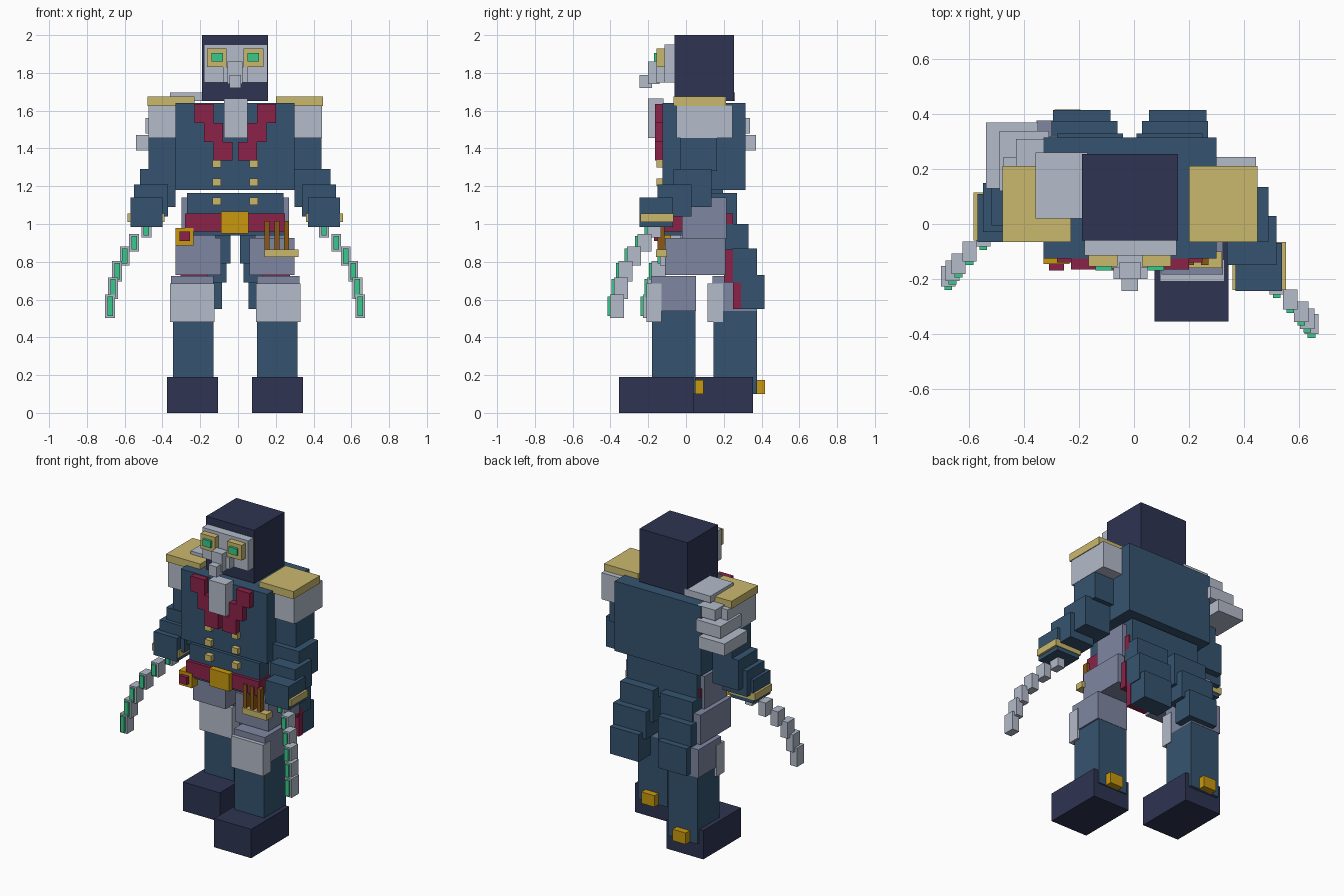
import bpy
import bmesh
from mathutils import Matrix, Vector

default_cube = bpy.data.objects.get("Cube")
if default_cube:
    bpy.data.objects.remove(default_cube, do_unlink=True)

MIDDLE = -.015  # plane of symmetry of the body


def make_material(name, red, green, blue):
    """Flat material from display values, converted to linear."""
    linear = [((c / 255 + .055) / 1.055) ** 2.4 for c in (red, green, blue)]
    colour = (*linear, 1)
    material = bpy.data.materials.new(name)
    material.use_nodes = True
    material.diffuse_color = colour
    shader = material.node_tree.nodes["Principled BSDF"]
    shader.inputs["Base Color"].default_value = colour
    shader.inputs["Roughness"].default_value = .8
    return material


navy = make_material("dark_navy", 46, 52, 82)
blue = make_material("coat_blue", 53, 84, 112)
silver = make_material("light_grey", 179, 187, 202)
lavender = make_material("lavender_grey", 127, 135, 162)
maroon = make_material("maroon", 140, 34, 73)
pale_gold = make_material("pale_gold", 202, 184, 109)
gold = make_material("bright_gold", 200, 152, 14)
green = make_material("glowing_green", 56, 202, 140)
brown = make_material("brown", 139, 88, 22)


def box(name, material, x, y, z):
    """Box from three (low, high) ranges."""
    centre = Vector([sum(r) / 2 for r in (x, y, z)])
    size = [abs(r[1] - r[0]) for r in (x, y, z)]
    mesh = bpy.data.meshes.new(name)
    shape = bmesh.new()
    bmesh.ops.create_cube(shape, size=1, matrix=Matrix.Diagonal((*size, 1)))
    shape.to_mesh(mesh)
    shape.free()
    mesh.materials.append(material)
    part = bpy.data.objects.new(name, mesh)
    part.location = centre
    bpy.context.collection.objects.link(part)
    return part


def pair(name, material, x, y, z, back=0):
    """Left box and its mirrored right box, which may stand further back."""
    box("left_" + name, material, x, y, z)
    mirrored = [2 * MIDDLE - value for value in reversed(x)]
    box("right_" + name, material, mirrored, [value + back for value in y], z)


# Head, mask, eyes and beak
box("hood", navy, (-.19, .16), (-.06, .255), (1.65, 2))
box("face_mask", silver, (-.18, .155), (-.115, -.06), (1.75, 1.95))
pair("eye_frame", pale_gold, (.03, .135), (-.155, -.11), (1.83, 1.93))
pair("eye", green, (.05, .11), (-.17, -.15), (1.86, 1.905))
box("beak_base", silver, (-.08, .05), (-.16, -.11), (1.75, 1.83))
box("beak_middle", silver, (-.055, .025), (-.2, -.14), (1.74, 1.86))
box("beak_tip", silver, (-.045, .015), (-.245, -.18), (1.72, 1.79))

# Torso, cravat, lapels and buttons
box("coat_chest", blue, (-.33, .3), (-.125, .315), (1.18, 1.64))
box("coat_waist", blue, (-.27, .24), (-.12, .27), (.94, 1.165))
box("cravat", silver, (-.075, .05), (-.2, -.12), (1.455, 1.665))
for step, label in enumerate(("upper", "middle", "lower")):
    inner = .1 - .05 * step
    top = 1.635 - .1 * step
    pair(label + "_lapel", maroon, (inner, inner + .1), (-.165, -.12),
         (top - .1, top))
    height = 1.3 - .1 * step
    pair(label + "_button", pale_gold, (.06, .105), (-.155, -.11),
         (height, height + .04))

# Belt with buckle, pouch and tool rack
box("belt", maroon, (-.28, .25), (-.14, .25), (.96, 1.055))
box("belt_buckle", gold, (-.09, .055), (-.17, -.13), (.95, 1.065))
box("belt_pouch", gold, (-.33, -.235), (-.145, -.08), (.885, .98))
box("pouch_gem", maroon, (-.31, -.255), (-.17, -.14), (.91, .96))
box("tool_rack", pale_gold, (.14, .32), (-.16, -.1), (.825, .865))
for index in range(3):
    inner = .14 + .052 * index
    box(f"belt_tool_{index + 1}", brown, (inner, inner + .027),
        (-.15, -.115), (.865, 1.015))

# Coat tails: stepped panels with a lining in front
pair("tail_upper", blue, (.01, .25), (.2, .33), (.79, 1))
pair("tail_middle", blue, (.03, .27), (.245, .375), (.69, .87))
pair("tail_lower", blue, (.055, .265), (.285, .415), (.55, .73))
pair("upper_lining", maroon, (.13, .255), (.17, .21), (.8, .92))
pair("middle_lining", maroon, (.13, .275), (.2, .25), (.69, .865))
pair("lower_lining", maroon, (.13, .27), (.25, .29), (.55, .725))

# Legs: the left one strides forward
stride = .325
pair("hip", lavender, (.09, .27), (-.02, .215), (.92, 1.14), back=.02)
pair("thigh", lavender, (.06, .3), (-.11, .21), (.73, .925), back=.11)
pair("knee", lavender, (.1, .325), (-.185, .052), (.54, .725), back=stride)
pair("knee_guard", silver, (.095, .33), (-.21, -.13), (.48, .685), back=stride)
pair("shin", blue, (.1, .315), (-.18, .05), (.1, .54), back=stride)
pair("boot", navy, (.075, .345), (-.355, .04), (0, .19), back=stride - .01)
pair("heel_spur", gold, (.165, .26), (.045, .093), (.1, .175), back=stride)

# Shoulders
pair("shoulder", silver, (.2, .445), (-.05, .245), (1.455, 1.63))
pair("epaulette", pale_gold, (.2, .45), (-.065, .212), (1.625, 1.675))

# Arms: the left one reaches forward
pair("upper_arm", blue, (.25, .443), (-.03, .165), (1.28, 1.475), back=.03)
pair("elbow", blue, (.3, .49), (-.065, .135), (1.09, 1.29), back=.06)
pair("forearm", blue, (.34, .52), (-.15, .03), (1.04, 1.21), back=.12)
pair("hand", blue, (.37, .54), (-.245, -.07), (.985, 1.14), back=.18)
pair("cuff_band", pale_gold, (.36, .555), (-.24, -.065), (1.01, 1.055), back=.18)

# Layered plates behind the right shoulder
box("cape_plate_top", silver, (-.36, -.17), (.02, .26), (1.65, 1.695))
box("cape_plate_upper", silver, (-.43, -.3), (.1, .31), (1.57, 1.64))
box("cape_plate_lower", silver, (-.49, -.31), (.12, .34), (1.48, 1.56))
box("cape_plate_end", silver, (-.54, -.35), (.13, .37), (1.39, 1.47))

# Hanging whips: curved chains of blocks with glowing insets
whip_path = [(.46, -.17, .97), (.525, -.22, .9), (.575, -.275, .83),
             (.615, -.32, .75), (.637, -.345, .66), (.652, -.365, .565)]


def around(centre, half):
    return (centre - half, centre + half)


for index, (x, y, z) in enumerate(whip_path):
    half_height = .04 + .004 * index
    pair(f"whip_link_{index + 1}", silver, around(x - .005, .026),
         around(y, .037), around(z, half_height + .002), back=.175)
    pair(f"whip_inset_{index + 1}", green, around(x - .005, .014),
         (y - .05, y - .03), around(z, half_height - .008), back=.175)
